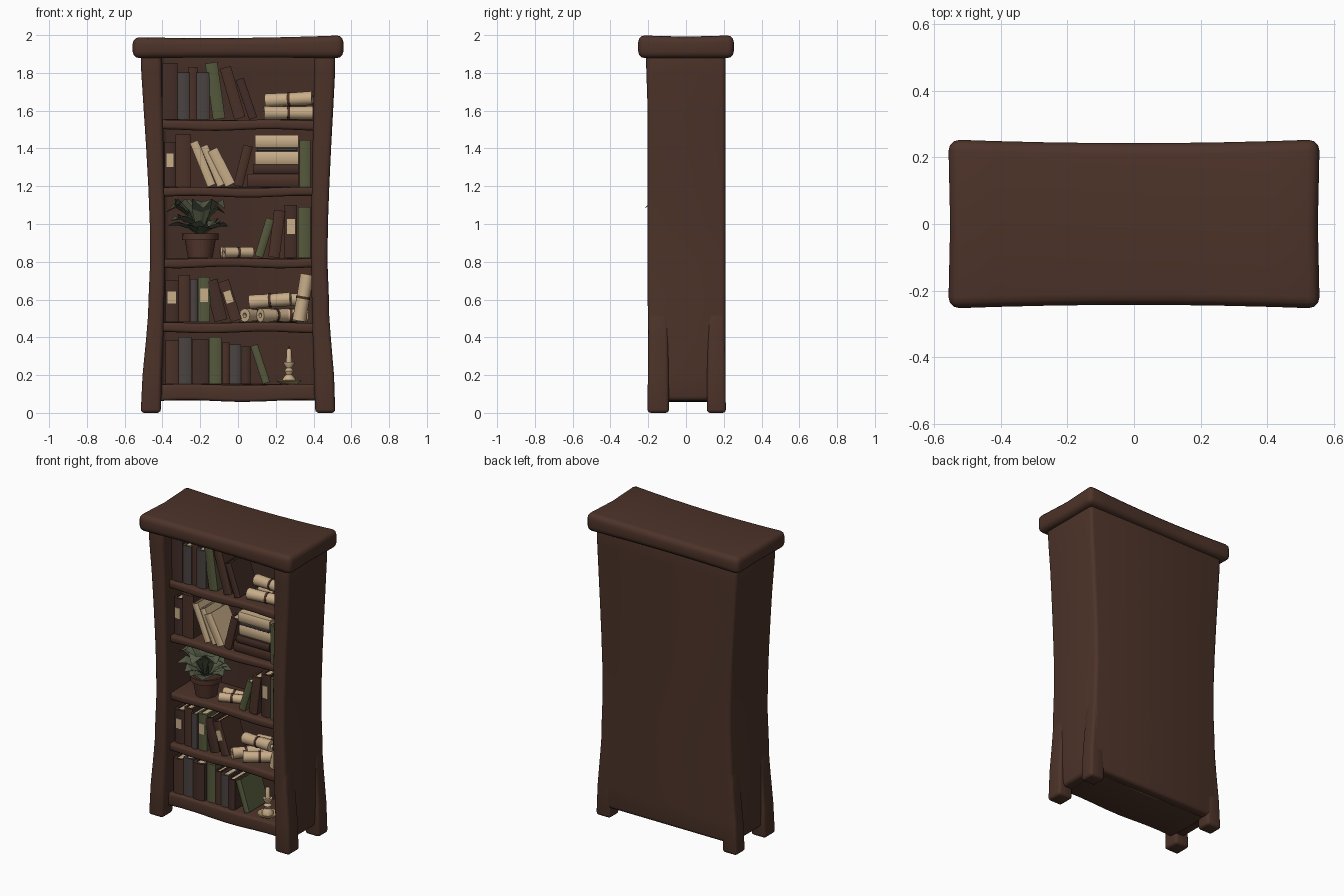
import bpy, bmesh, random
from math import sin, cos, pi, radians
from mathutils import Matrix, Vector

random.seed(4)
if "Cube" in bpy.data.objects:
    bpy.data.objects.remove(bpy.data.objects["Cube"])


def material(name, *rgb):
    m = bpy.data.materials.new(name)
    m.use_nodes = True
    m.diffuse_color = (*rgb, 1)
    m.node_tree.nodes["Principled BSDF"].inputs["Base Color"].default_value = (*rgb, 1)
    return m


WOOD = material("dark wood", .073, .033, .022)
INNER = material("inner wood", .058, .027, .019)
MAROON = material("maroon leather", .055, .026, .02)
BROWN = material("brown leather", .07, .031, .021)
SLATE = material("slate cloth", .068, .056, .053)
OLIVE = material("olive cloth", .092, .1, .045)
PAPER = material("parchment", .58, .42, .25)
LEAF = material("leaf green", .085, .1, .06)
CLAY = material("clay pot", .09, .038, .027)
BRASS = material("brass", .45, .32, .14)
COVERS = dict(m=MAROON, b=BROWN, s=SLATE, o=OLIVE, p=PAPER)


def loft(name, rings, mat, bevel=0, move=Matrix(), second=None, smooth=True):
    """Skin a stack of equal rings, cap both ends, round the hard edges."""
    bm = bmesh.new()
    rows = [[bm.verts.new(move @ Vector(p)) for p in ring] for ring in rings]
    n = len(rows[0])
    for a, b in zip(rows, rows[1:]):
        for i in range(n):
            j = (i + 1) % n
            bm.faces.new((a[i], a[j], b[j], b[i]))
    bm.faces.new(rows[0][::-1])
    end = bm.faces.new(rows[-1])
    if second:
        end.material_index = 1
    bmesh.ops.recalc_face_normals(bm, faces=bm.faces)
    if bevel:
        hard = [e for e in bm.edges if e.calc_face_angle(0) > .75]
        bmesh.ops.bevel(bm, geom=hard, offset=bevel, segments=3, profile=.5,
                        affect='EDGES', clamp_overlap=True)
    mesh = bpy.data.meshes.new(name)
    bm.to_mesh(mesh)
    bm.free()
    ob = bpy.data.objects.new(name, mesh)
    bpy.context.collection.objects.link(ob)
    for m in (mat, second):
        if m:
            mesh.materials.append(m)
    if smooth:
        bpy.ops.object.select_all(action='DESELECT')
        ob.select_set(True)
        bpy.context.view_layer.objects.active = ob
        bpy.ops.object.shade_smooth_by_angle(angle=radians(42))
    return ob


def rect(x0, x1, y0, y1, z):
    return [(x0, y0, z), (x1, y0, z), (x1, y1, z), (x0, y1, z)]


def lathe(name, profile, mat, at, sides=16, turn=Matrix(), second=None):
    rings = [[(r * cos(2 * pi * i / sides), r * sin(2 * pi * i / sides), z)
              for i in range(sides)] for r, z in profile]
    return loft(name, rings, mat, move=Matrix.Translation(at) @ turn, second=second)


# Waisted case: half width along the height
WAIST = [(0, .515), (.2, .507), (.4, .489), (.6, .474), (.8, .465), (1, .467),
         (1.2, .475), (1.4, .486), (1.6, .499), (1.8, .512), (1.92, .515)]


def waist(z):
    for (a, u), (b, v) in zip(WAIST, WAIST[1:]):
        if z <= b:
            return u + (v - u) * (z - a) / (b - a)


def inner(z):
    return .405 - (.515 - waist(z)) * .35


def lean(z):
    return .009 * sin(pi * z / 1.92)


def recess(z):
    return .036 * max(0, 1 - z / .55)


# Case: a U-shaped plan of sides and back
def plan(z):
    o, i, b = waist(z) - recess(z), inner(z), lean(z)
    front = -.203 + recess(z) * .3 - .01 * max(0, z - 1.6) / .3
    return [(-o, front, z), (-o, .209, z), (o + b, .209, z), (o + b, front, z),
            (i, front, z), (i, .14, z), (-i, .14, z), (-i, front, z)]


levels = [.065] + [z for z, w in WAIST[1:]]
case = loft("case", [plan(z) for z in levels], WOOD, bevel=.022)
case.data.materials.append(INNER)
for f in case.data.polygons:
    if f.normal.y < -.9 and f.center.y > 0:
        f.material_index = 1

# Four legs blending into the sides
for side, word in ((-1, "right"), (1, "left")):
    for y0, y1, end in ((-.204, -.09, "front"), (.11, .211, "rear")):
        rings = []
        for z in (0, .2, .4, .55):
            o = side * (waist(z) - .008 * z) + max(0, side) * lean(z)
            rings.append(rect(side * (inner(z) + .004), o, y0 + .01 * z, y1 - .01 * z, z))
        loft(f"{end}_leg_{word}", rings, WOOD, bevel=.018)

# Wavy top slab
slab = []
for k in range(9):
    t = k / 4 - 1
    x, y = .558 * t, .243 + .011 * t * t
    top = 1.986 + .009 * t * t + .005 * t
    low = 1.881 - .003 * t * t
    slab.append([(x, -y, low), (x * .99, 0, low), (x, y, low),
                 (x, y, top), (x * .99, 0, top - .007), (x, -y, top)])
loft("top_slab", slab, WOOD, bevel=.034)

# Shelves set back between the posts, the lowest with a deep apron
SHELVES = [(.152, .085), (.48, .05), (.82, .046), (1.195, .046), (1.552, .05)]
for n, (z, thick) in enumerate(SHELVES):
    rings = []
    for k in range(9):
        x = (inner(z) + .02) * (k / 4 - 1)
        s = .005 * sin(k * 1.1 + n * 2) - .004
        rings.append([(x, -.148, z - thick + s), (x, .16, z - thick + s),
                      (x, .16, z), (x, -.148, z + s * .6)])
    loft(f"shelf_{n + 1}", rings, WOOD, bevel=.016)


# Books: x, thickness, height and lean, in hundredths and degrees; a capital adds a label
def book(name, x, w, h, tilt, code, z):
    x, w, h = x / 100, w / 100, h / 100
    a = radians(tilt)
    front, back = -.134 + random.uniform(0, .02), random.uniform(.04, .08)
    move = Matrix.Translation((x, 0, z + w / 2 * abs(sin(a)))) @ Matrix.Rotation(a, 4, 'Y')

    def ring(z, s):
        e = w / 2 - s
        return [(-e, front + .008 + s, z), (-e * .5, front + s, z), (e * .5, front + s, z),
                (e, front + .008 + s, z), (e, back - s, z), (-e, back - s, z)]
    lip = w * .2
    loft(name, [ring(0, 0), ring(h, 0), ring(h, lip), ring(h - .008, lip)],
         COVERS[code.lower()], move=move, second=PAPER)
    if code.isupper():
        loft(name + "_label", [rect(-w * .32, w * .32, front - .004, front + .003, h * t)
                               for t in (.45, .74)], PAPER, move=move, smooth=False)


ROWS = [
    [(-35, 7, 23, 0, "b"), (-28, 7, 25, 0, "s"), (-20, 8.5, 24, 0, "m"), (-12, 6.5, 25, 0, "o"),
     (-6.6, 4, 22, 0, "b"), (-1.5, 6, 21, 0, "s"), (4, 5, 20, 0, "m"), (15, 4, 21, -18, "o")],
    [(-35, 7, 22, 0, "M"), (-28.5, 6, 25, 0, "b"), (-23.5, 4, 23, 0, "s"),
     (-18, 6.5, 24, 0, "O"), (-9, 7, 22, -14, "m"), (-1, 6, 22, -18, "B")],
    [(11, 4.5, 21, 17, "o"), (19, 6, 25, 7, "b"), (28, 6.5, 28, 0, "M"), (35, 6.5, 27, 0, "o")],
    [(-36, 6, 24, 0, "M"), (-29, 8, 28, 0, "b"), (-14, 4.5, 25, -22, "p"), (-9, 4, 23, -23, "p"),
     (-4, 5.5, 21, -27, "p"), (0, 5, 22, 14, "b"), (35.5, 6, 25, 0, "o")],
    [(-36, 8, 30, 0, "m"), (-29, 6.5, 25, 0, "s"), (-24, 5, 28, 0, "b"), (-18.5, 7, 25, 0, "s"),
     (-10, 6.5, 30, -8, "o"), (1, 6, 28, -16, "b"), (8, 4.5, 22, -19, "m")],
]
for n, (row, (z, thick)) in enumerate(zip(ROWS, SHELVES)):
    for k, spec in enumerate(row):
        book(f"book_{n + 1}_{k + 1}", *spec, z)

# Lying stack of books
z = SHELVES[3][0]
for k, (x, w, h, code) in enumerate([(5, 7, 27, "b"), (8, 5, 24, "m"), (9, 7, 23, "p"),
                                     (10, 2, 21, "s"), (9, 6.5, 23, "p")]):
    book(f"stacked_book_{k + 1}", x, w, h, 90, code, z)
    z += w / 100


# Scrolls: hollow-ended rolls, each with a tie
def scroll(name, x, y, z, length, r, yaw, pitch=90):
    turn = Matrix.Rotation(radians(yaw), 4, 'Z') @ Matrix.Rotation(radians(pitch), 4, 'Y')
    h = length / 2
    shape = [(r * .25, .02 - h), (r * .35, -h), (r, -h), (r * .93, 0), (r, h),
             (r * .35, h), (r * .25, h - .02)]
    lathe(name, shape, PAPER, (x, y, z), 12, turn, BROWN)
    lathe(name + "_tie", [(r * 1.01, -.007), (r * 1.01, .007)], BROWN, (x, y, z), 12, turn)


for k, spec in enumerate([
        (.265, -.07, 1.588, .26, .036, 6), (.27, .02, 1.588, .24, .036, -4),
        (.27, -.03, 1.66, .25, .037, -8, 87),
        (0, -.06, .85, .16, .029, 20), (-.02, 0, .85, .15, .028, 5),
        (.09, -.05, .517, .17, .036, 50), (.2, -.06, .517, .2, .036, 35),
        (.28, -.02, .517, .18, .036, 5), (.17, -.03, .595, .22, .037, -8, 86),
        (.25, .01, .6, .2, .034, 10), (.345, -.07, .61, .25, .037, 0, 10)]):
    scroll(f"scroll_{k + 1}", *spec)

# Potted plant with broad arching leaves
lathe("plant_pot", [(.065, 0), (.082, .095), (.096, .095), (.098, .13), (.084, .13), (.08, .11)],
      CLAY, (-.2, -.045, .82), second=INNER)
for k in range(18):
    a = k * 2.4
    reach, rise = random.uniform(.13, .19), random.uniform(.05, .2)
    out, across = Vector((cos(a), sin(a), 0)), Vector((-sin(a), cos(a), 0))
    rings = []
    for t, w in ((0, .015), (.35, .05), (.7, .055), (1, .003)):
        mid = Vector((-.2, -.045, .94)) + out * reach * t
        mid.z += rise * sin(t * 2.3)
        fold = Vector((0, 0, w * .35))
        pts = [mid - across * w, mid - fold, mid + across * w, mid - fold * .9]
        rings.append([(max(p.x, -.378), max(min(p.y, .13), -.243), min(p.z, 1.135)) for p in pts])
    loft(f"leaf_{k + 1}", rings, LEAF, smooth=False)

# Candle on a dish
spot = (.27, -.075, .152)
lathe("candle_dish", [(.045, 0), (.066, .018), (.062, .021), (.03, .01)], BRASS, spot)
lathe("candle_holder", [(.034, .008), (.034, .03), (.016, .05), (.025, .07), (.014, .085),
                        (.029, .11), (.029, .118)], PAPER, spot)
lathe("candle", [(.016, .1), (.013, .18), (.006, .19)], PAPER, spot, 12)
lathe("candle_wick", [(.003, .18), (.002, .2)], MAROON, spot, 6)
